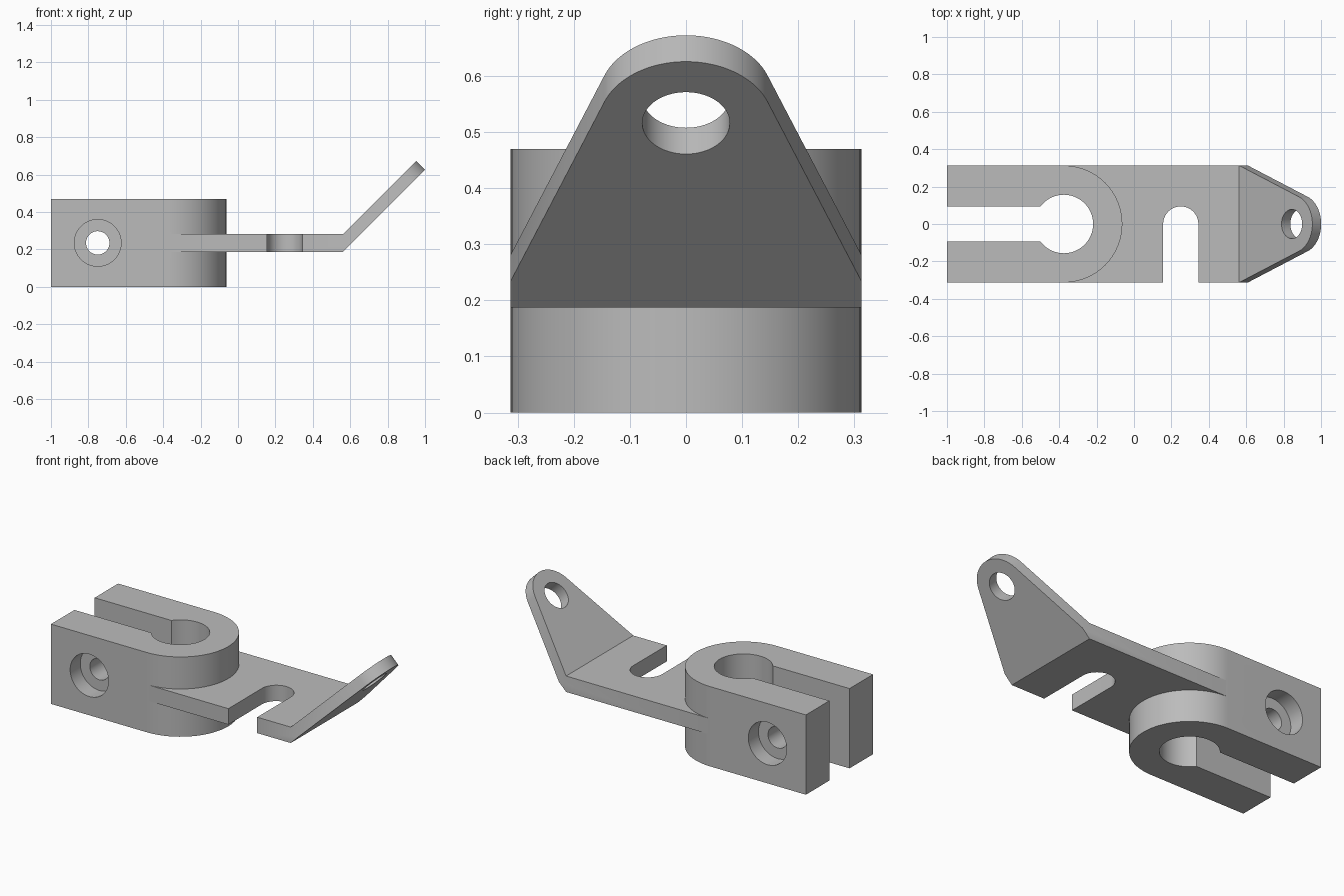
import bpy, bmesh, math
from mathutils import Matrix, Vector

cube = bpy.data.objects.get("Cube")
if cube:
    bpy.data.objects.remove(cube, do_unlink=True)

steel = bpy.data.materials.new("plain_grey")
steel.use_nodes = True
GREY = (0.5, 0.5, 0.5, 1)
steel.diffuse_color = GREY
steel.node_tree.nodes["Principled BSDF"].inputs["Base Color"].default_value = GREY

HALF = 0.3125      # half width of the whole bracket
BLOCK_H = 0.47     # clamp block height
BORE_X = -0.375
PIN_X = -0.75
PLATE_Z = 0.1875
PLATE_T = 0.09375
BEND_X = 0.5625


def arc(cx, cy, r, start, end, n=48):
    return [(cx + r * math.cos(math.radians(start + (end - start) * i / n)),
             cy + r * math.sin(math.radians(start + (end - start) * i / n)))
            for i in range(n + 1)]


def circle(cx, cy, r):
    return arc(cx, cy, r, 0, 360, 96)[:-1]


def prism(name, outline, low, high, frame=Matrix.Identity(4)):
    """Extrude a 2D outline between two heights, then place it with a frame."""
    bm = bmesh.new()
    face = bm.faces.new([bm.verts.new((x, y, low)) for x, y in outline])
    side = bmesh.ops.extrude_face_region(bm, geom=[face])
    verts = [v for v in side["geom"] if isinstance(v, bmesh.types.BMVert)]
    bmesh.ops.translate(bm, verts=verts, vec=(0, 0, high - low))
    bmesh.ops.transform(bm, matrix=frame, verts=bm.verts)
    bmesh.ops.recalc_face_normals(bm, faces=bm.faces)
    mesh = bpy.data.meshes.new(name)
    bm.to_mesh(mesh)
    bm.free()
    mesh.materials.append(steel)
    obj = bpy.data.objects.new(name, mesh)
    bpy.context.collection.objects.link(obj)
    return obj


def combine(target, tool, operation):
    mod = target.modifiers.new(operation.lower(), "BOOLEAN")
    mod.operation = operation
    mod.solver = "EXACT"
    mod.object = tool
    bpy.context.view_layer.objects.active = target
    bpy.ops.object.modifier_apply(modifier=mod.name)
    bpy.data.objects.remove(tool, do_unlink=True)


# Clamp block with a rounded end
bracket = prism("clamp_bracket",
                [(-1, HALF), (-1, -HALF)] + arc(BORE_X, 0, HALF, -90, 90), 0, BLOCK_H)

# Flat plate with an open slot on its front edge
slot_r = 0.094
plate_outline = ([(-0.36, -HALF), (0.25 - slot_r, -HALF)] + arc(0.25, 0, slot_r, 180, 0)
                 + [(0.25 + slot_r, -HALF), (BEND_X, -HALF), (BEND_X, HALF), (-0.36, HALF)])
combine(bracket, prism("plate", plate_outline, PLATE_Z, PLATE_Z + PLATE_T), "UNION")

# Tapered tab bent up at 45 degrees, its sides tangent to the rounded tip
c = math.sqrt(0.5)
tab_t = PLATE_T * c
eye, tip_r = 0.398, 0.155
tangent = math.degrees(math.atan2(HALF, -eye) - math.acos(tip_r / math.hypot(eye, HALF)))
tab_outline = ([(0, HALF), (-tab_t, HALF), (-tab_t, -HALF), (0, -HALF)]
               + arc(eye, 0, tip_r, -tangent, tangent))
slope = Matrix(((c, 0, -c, BEND_X), (0, 1, 0, 0), (c, 0, c, PLATE_Z + PLATE_T), (0, 0, 0, 1)))
combine(bracket, prism("tab", tab_outline, -tab_t, 0, slope), "UNION")
combine(bracket, prism("tab_hole", circle(eye, 0, 0.078), -0.2, 0.1, slope), "DIFFERENCE")

# Vertical bore opening into the clamp slit
bore_r, slit = 0.1565, 0.094
mouth = 180 - math.degrees(math.asin(slit / bore_r))
keyhole = [(-1.1, -slit)] + arc(BORE_X, 0, bore_r, -mouth, mouth) + [(-1.1, slit)]
combine(bracket, prism("bore", keyhole, -0.1, 0.6), "DIFFERENCE")

# Cross bolt hole with a counterbore on each side
across = Matrix.Rotation(math.radians(90), 4, "X")
bolt = (PIN_X, BLOCK_H / 2)
combine(bracket, prism("bolt_hole", circle(*bolt, 0.0625), -0.5, 0.5, across), "DIFFERENCE")
for side in (-1, 1):
    low, high = sorted((side * (HALF - 0.094), side * 0.5))
    combine(bracket, prism("counterbore", circle(*bolt, 0.125), low, high, across), "DIFFERENCE")

# Merge leftover coplanar edges and smooth the round walls
bm = bmesh.new()
bm.from_mesh(bracket.data)
bmesh.ops.remove_doubles(bm, verts=bm.verts, dist=0.00005)
bmesh.ops.dissolve_limit(bm, angle_limit=math.radians(0.5), verts=bm.verts, edges=bm.edges)
bm.to_mesh(bracket.data)
bm.free()
bpy.ops.object.select_all(action="DESELECT")
bracket.select_set(True)
bpy.context.view_layer.objects.active = bracket
bpy.ops.object.shade_smooth_by_angle(angle=math.radians(30))
